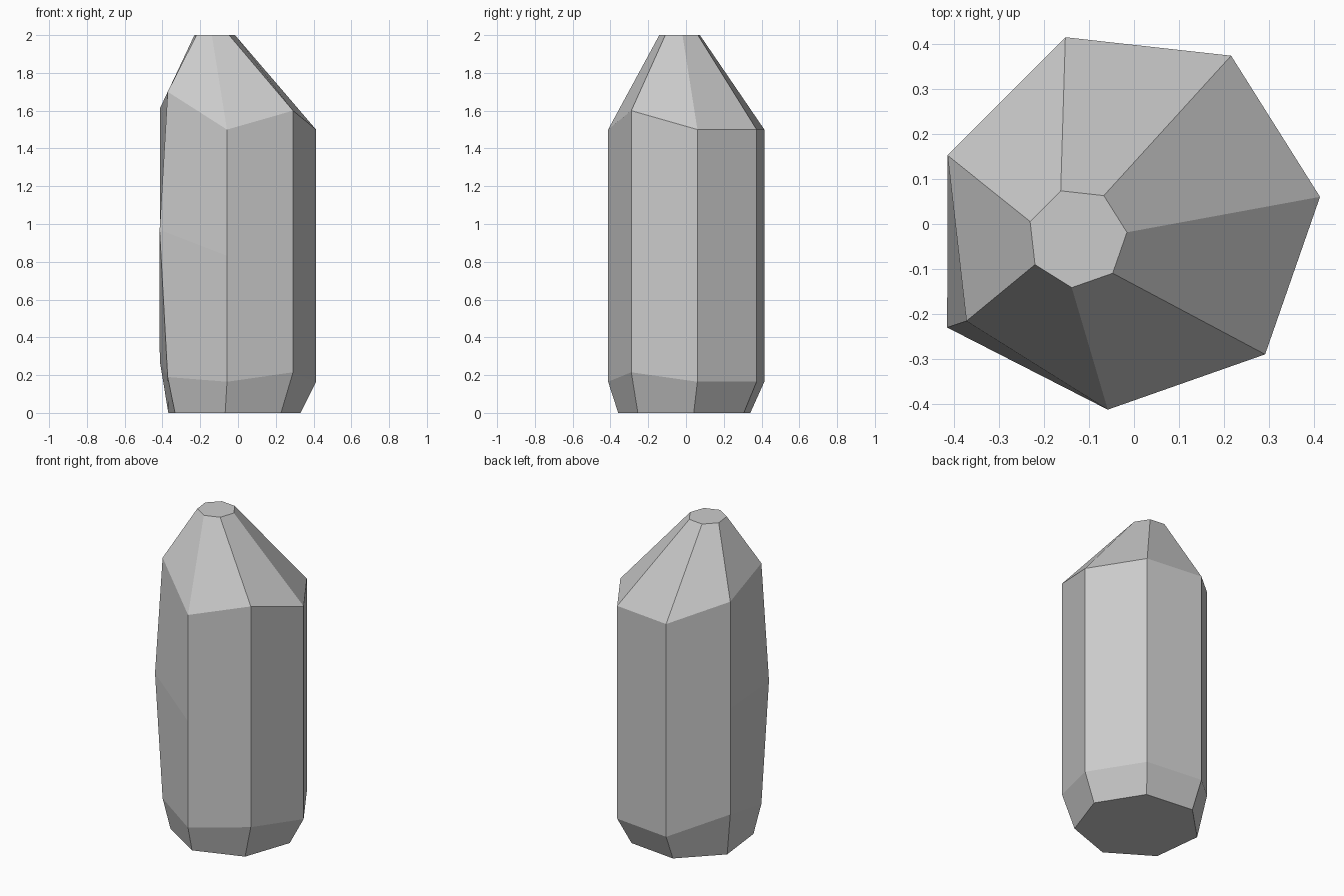
import bpy, bmesh, math

if "Cube" in bpy.data.objects:
    bpy.data.objects.remove(bpy.data.objects["Cube"])

SIDES = 7
START = math.radians(6.5)


def ring(bm, cx, cy, radius, heights):
    """Seven-sided loop with an individual height per corner."""
    verts = []
    for i, z in enumerate(heights):
        a = START + i * math.tau / SIDES
        verts.append(bm.verts.new((cx + radius * math.cos(a), cy + radius * math.sin(a), z)))
    return verts


bm = bmesh.new()
lower = [0.165, 0.165, 0.165, 0.275, 0.19, 0.165, 0.215]
upper = [1.5, 1.5, 1.5, 1.61, 1.7, 1.5, 1.6]
middle = [(a + b) / 2 for a, b in zip(lower, upper)]

# Flat base, chamfer, shaft and off-centre tip
rings = [
    ring(bm, -0.028, 0.0, 0.361, [0] * SIDES),
    ring(bm, -0.011, 0.012, 0.427, lower),
    ring(bm, -0.011, 0.012, 0.427, middle),
    ring(bm, -0.011, 0.012, 0.427, upper),
    ring(bm, -0.126, -0.031, 0.111, [2] * SIDES),
]
# One shaft edge bulges outwards halfway up
rings[2][4].co = (-0.415, -0.23, 0.97)

for a, b in zip(rings, rings[1:]):
    for i in range(SIDES):
        j = (i + 1) % SIDES
        bm.faces.new((a[i], a[j], b[j], b[i]))
bm.faces.new(rings[0][::-1])
bm.faces.new(rings[-1])
bmesh.ops.recalc_face_normals(bm, faces=bm.faces)

mesh = bpy.data.meshes.new("crystal")
bm.to_mesh(mesh)
bm.free()
crystal = bpy.data.objects.new("crystal", mesh)
bpy.context.collection.objects.link(crystal)
